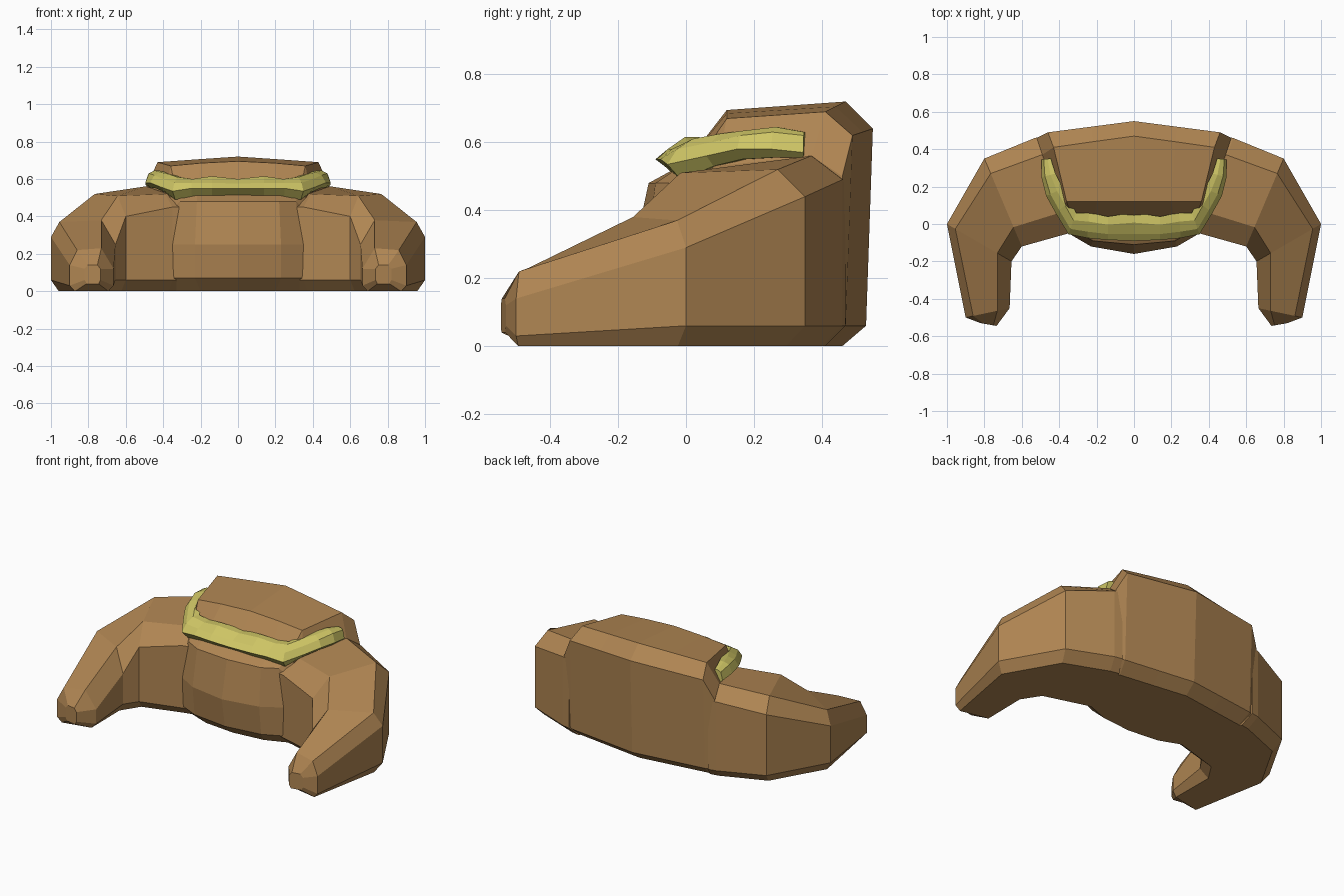
import bpy, bmesh
from mathutils import Vector

if "Cube" in bpy.data.objects:
    bpy.data.objects.remove(bpy.data.objects["Cube"])


def material(name, rgb):
    m = bpy.data.materials.new(name)
    m.diffuse_color = (*rgb, 1)
    m.use_nodes = True
    m.node_tree.nodes["Principled BSDF"].inputs["Base Color"].default_value = m.diffuse_color
    return m


crust = material("baked crust", (0.43, 0.235, 0.085))
cheese = material("yellow filling", (0.62, 0.56, 0.13))


def section(outer, inner, profile):
    """Ring in the vertical plane through two ground points; profile is (fraction, z)."""
    o, i = Vector((*outer, 0)), Vector((*inner, 0))
    return [o.lerp(i, t) + Vector((0, 0, z)) for t, z in profile]


def loft(name, rings, mat, start_cap):
    """Skin the rings, cap the ends and mirror across x."""
    bm = bmesh.new()
    vs = [[bm.verts.new(p) for p in r] for r in rings]
    n = len(vs[0])
    for a, b in zip(vs, vs[1:]):
        for k in range(n):
            bm.faces.new((a[k], a[(k + 1) % n], b[(k + 1) % n], b[k]))
    bm.faces.new(vs[-1])
    if start_cap:
        bm.faces.new(vs[0][::-1])
    bmesh.ops.recalc_face_normals(bm, faces=bm.faces)
    if not start_cap:
        # open half: make the end cap face outward along +x
        bm.faces.ensure_lookup_table()
        bm.normal_update()
        if bm.faces[-1].normal.x < 0:
            bmesh.ops.reverse_faces(bm, faces=bm.faces)
    me = bpy.data.meshes.new(name)
    bm.to_mesh(me)
    bm.free()
    me.materials.append(mat)
    ob = bpy.data.objects.new(name, me)
    bpy.context.collection.objects.link(ob)
    ob.modifiers.new("mirror", 'MIRROR').use_clip = True
    return ob


# Middle of the roll: back bottom, over the top, down the bulging front
middle = [(0, .46, 0), (0, .53, .06), (0, .55, .64), (0, .47, .72), (0, .12, .695),
          (0, 0, .54), (0, -.11, .48), (0, -.16, .25), (0, -.13, .07), (0, -.05, 0)]
quarter = [(.22, .43, 0), (.23, .50, .06), (.23, .52, .63), (.22, .44, .705), (.2, .12, .685),
           (.22, 0, .54), (.22, -.09, .48), (.23, -.12, .25), (.23, -.10, .07), (.2, -.03, 0)]
shoulder = [(.44, .40, 0), (.46, .47, .06), (.46, .49, .62), (.43, .41, .69), (.36, .12, .67),
            (.33, .03, .54), (.31, -.04, .48), (.35, -.05, .25), (.36, -.04, .07), (.33, .02, 0)]
foot = [(.46, .38, 0), (.50, .45, .06), (.52, .46, .50), (.49, .37, .56), (.39, .09, .53),
        (.37, .05, .52), (.34, -.02, .45), (.36, -.03, .25), (.37, -.02, .07), (.35, .04, 0)]
loft("middle_roll", [middle, quarter, shoulder, foot], crust, False)

# Curved arms: outer xy, inner xy, outer/ridge/inner heights, ridge fractions, low edge
arms = [((.48, .47), (.26, -.03), (.49, .56, .52, .45), (.18, .78), .06),
        ((.53, .46), (.35, -.05), (.49, .56, .52, .45), (.18, .78), .06),
        ((.80, .35), (.60, -.12), (.44, .52, .51, .40), (.17, .78), .06),
        ((1.0, 0.0), (.655, -.20), (.29, .37, .38, .25), (.13, .78), .06),
        ((.90, -.50), (.665, -.45), (.14, .22, .23, .12), (.17, .72), .03),
        ((.82, -.53), (.735, -.545), (.12, .14, .14, .12), (.2, .8), .06)]
rings = []
for outer, inner, (a, b, c, d), (t, u), low in arms:
    base = .04 if outer[1] == -.53 else 0
    rings.append(section(outer, inner, [(.12, base), (0, low), (0, a), (t, b),
                                        (u, c), (1, d), (1, low), (.88, base)]))
loft("curved_arm", rings, crust, True)

# Filling squeezed out of the crease: outer xy, inner xy, low/rim/upper/top heights
strip = [((0, -.09), (0, .06), .51, .55, .575, .60),
         ((.14, -.085), (.14, .04), .51, .55, .58, .615),
         ((.25, -.075), (.24, .06), .50, .55, .58, .60),
         ((.35, -.055), (.31, .06), .49, .535, .58, .61),
         ((.42, .06), (.34, .12), .53, .56, .60, .625),
         ((.47, .15), (.38, .19), .55, .58, .62, .635),
         ((.495, .25), (.42, .27), .555, .58, .63, .645),
         ((.495, .345), (.445, .35), .555, .57, .62, .63)]
loft("filling_strip", [section(o, i, [(.35, lo), (0, rim), (.25, up), (.65, top),
                                      (1, top), (1, lo)])
                       for o, i, lo, rim, up, top in strip], cheese, False)
